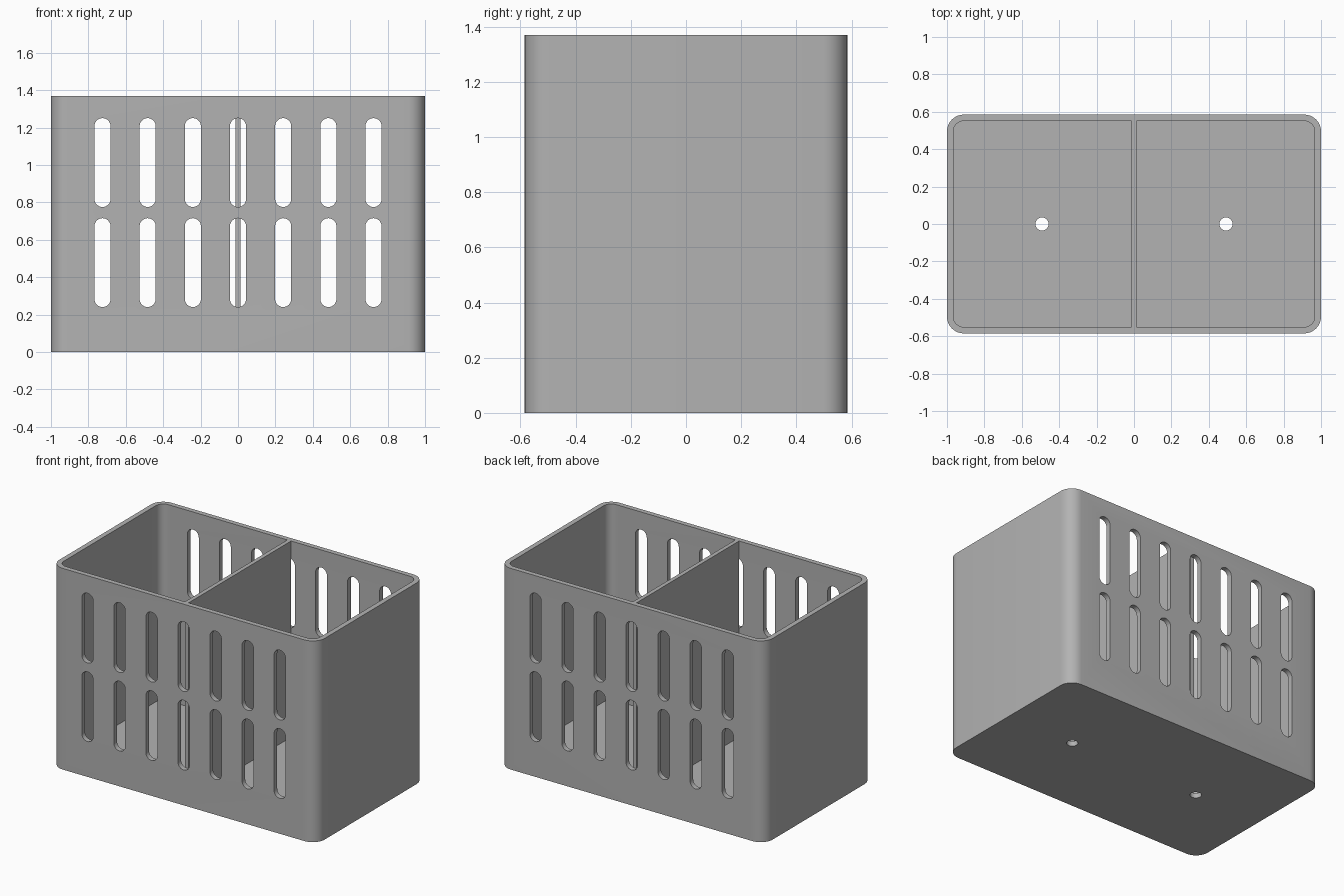
import bpy, bmesh
from math import pi, sin, cos
from mathutils import Matrix, Vector

if "Cube" in bpy.data.objects:
    bpy.data.objects.remove(bpy.data.objects["Cube"], do_unlink=True)

WIDTH, DEPTH, HEIGHT = 2.0, 1.17, 1.37
WALL, CORNER, FLOOR = 0.034, 0.09, 0.034

grey = bpy.data.materials.new("plain grey")
grey.use_nodes = True
colour = (0.45, 0.45, 0.45, 1)
grey.diffuse_color = colour
grey.node_tree.nodes["Principled BSDF"].inputs["Base Color"].default_value = colour


def rounded_rect(w, d, r, steps=8):
    """Counter-clockwise outline of a rectangle with round corners."""
    points = []
    for i, (sx, sy) in enumerate([(1, 1), (-1, 1), (-1, -1), (1, -1)]):
        for k in range(steps + 1):
            a = (i + k / steps) * pi / 2
            p = Vector((sx * (w / 2 - r) + r * cos(a), sy * (d / 2 - r) + r * sin(a), 0))
            if not points or (p - points[-1]).length > 1e-5:
                points.append(p)
    if (points[0] - points[-1]).length < 1e-5:
        points.pop()
    return points


def add_prism(bm, outline, length, matrix):
    """Extrude an outline along local z, then place it."""
    base = [bm.verts.new(p) for p in outline]
    face = bm.faces.new(base)
    top = bmesh.ops.extrude_face_region(bm, geom=[face])["geom"]
    moved = [v for v in top if isinstance(v, bmesh.types.BMVert)]
    bmesh.ops.translate(bm, verts=moved, vec=(0, 0, length))
    bmesh.ops.transform(bm, matrix=matrix, verts=base + moved)


def make_object(name, bm):
    bmesh.ops.recalc_face_normals(bm, faces=bm.faces)
    mesh = bpy.data.meshes.new(name)
    bm.to_mesh(mesh)
    bm.free()
    mesh.materials.append(grey)
    obj = bpy.data.objects.new(name, mesh)
    bpy.context.collection.objects.link(obj)
    return obj


def activate(obj):
    bpy.ops.object.select_all(action="DESELECT")
    obj.select_set(True)
    bpy.context.view_layer.objects.active = obj


def cut(target, cutter):
    cutter.hide_render = True
    mod = target.modifiers.new("cut", "BOOLEAN")
    mod.operation, mod.solver, mod.object = "DIFFERENCE", "EXACT", cutter
    activate(target)
    bpy.ops.object.modifier_apply(modifier=mod.name)
    bpy.data.objects.remove(cutter, do_unlink=True)


# Outer box with rounded vertical corners
bm = bmesh.new()
add_prism(bm, rounded_rect(WIDTH, DEPTH, CORNER), HEIGHT, Matrix())
box = make_object("box", bm)

# Hollow interior
bm = bmesh.new()
add_prism(bm, rounded_rect(WIDTH - 2 * WALL, DEPTH - 2 * WALL, CORNER - WALL),
          HEIGHT, Matrix.Translation((0, 0, FLOOR)))
cut(box, make_object("interior_cutter", bm))

# Two rows of seven upright slots through the front and back walls
bm = bmesh.new()
slot = rounded_rect(0.086, 0.475, 0.043)
for z in (0.478, 1.013):
    for i in range(-3, 4):
        place = Matrix.Translation((i * 0.2415, DEPTH / 2 + 0.2, z))
        add_prism(bm, slot, DEPTH + 0.4, place @ Matrix.Rotation(pi / 2, 4, "X"))
cut(box, make_object("slot_cutter", bm))

# Drain hole in the floor of each compartment
bm = bmesh.new()
for x in (-0.492, 0.492):
    add_prism(bm, rounded_rect(0.07, 0.07, 0.035), 0.3, Matrix.Translation((x, 0, -0.1)))
cut(box, make_object("drain_cutter", bm))

# Dividing wall between the compartments
bm = bmesh.new()
size = (0.028, DEPTH - 2 * WALL, HEIGHT - FLOOR)
bmesh.ops.create_cube(bm, size=1, matrix=Matrix.Translation((0, 0, (HEIGHT + FLOOR) / 2))
                      @ Matrix.Diagonal((*size, 1)))
divider = make_object("divider", bm)

activate(box)
bpy.ops.object.shade_smooth_by_angle(angle=pi / 6)
